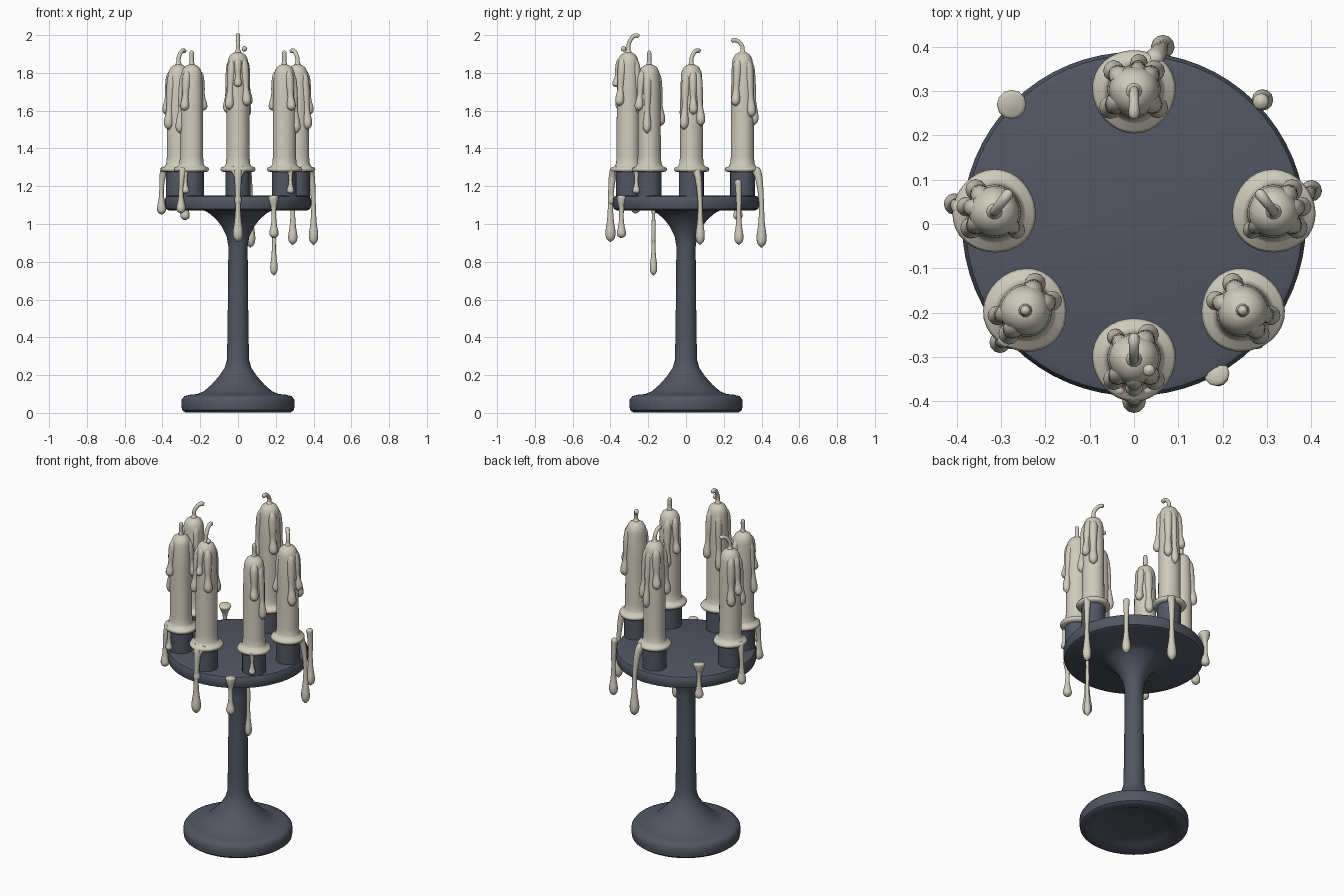
import bpy, bmesh, math
from mathutils import Vector

cube = bpy.data.objects.get("Cube")
if cube:
    bpy.data.objects.remove(cube, do_unlink=True)


def material(name, rgb):
    m = bpy.data.materials.new(name)
    m.use_nodes = True
    m.diffuse_color = (*rgb, 1)
    m.node_tree.nodes["Principled BSDF"].inputs["Base Color"].default_value = (*rgb, 1)
    return m


IRON = material("dark iron", (0.085, 0.093, 0.125))
WAX = material("ivory wax", (0.62, 0.60, 0.50))


def finish(name, bm, mat, angle):
    bmesh.ops.recalc_face_normals(bm, faces=bm.faces)
    mesh = bpy.data.meshes.new(name)
    bm.to_mesh(mesh)
    bm.free()
    mesh.materials.append(mat)
    ob = bpy.data.objects.new(name, mesh)
    bpy.context.collection.objects.link(ob)
    bpy.ops.object.select_all(action="DESELECT")
    ob.select_set(True)
    bpy.context.view_layer.objects.active = ob
    bpy.ops.object.shade_smooth_by_angle(angle=math.radians(angle))
    return ob


def skin(bm, rings):
    """Bridge successive rings and close both ends."""
    n = len(rings[0])
    for a, b in zip(rings, rings[1:]):
        for i in range(n):
            j = (i + 1) % n
            bm.faces.new((a[i], a[j], b[j], b[i]))
    bm.faces.new(rings[0][::-1])
    bm.faces.new(rings[-1])


def lathe(name, profile, mat, at=(0, 0), n=32, angle=40, wobble=0):
    bm = bmesh.new()
    rings = []
    for r, z in profile:
        ring = []
        for i in range(n):
            a = math.tau * i / n
            q = r * (1 + wobble * math.sin(3 * a + at[0] * 9))
            ring.append(bm.verts.new((at[0] + q * math.cos(a), at[1] + q * math.sin(a), z)))
        rings.append(ring)
    skin(bm, rings)
    return finish(name, bm, mat, angle)


def spline(pts, steps=5):
    """Smooth interpolation of (x, y, z, radius) points."""
    p = [Vector(q) for q in pts]
    p = [p[0]] + p + [p[-1]]
    out = []
    for a, b, c, d in zip(p, p[1:], p[2:], p[3:]):
        for k in range(steps):
            t = k / steps
            out.append(0.5 * (2 * b + (c - a) * t + (2 * a - 5 * b + 4 * c - d) * t * t
                              + (3 * b - a - 3 * c + d) * t ** 3))
    return out + [p[-1]]


def tube(name, pts, n=12):
    path = spline(pts)
    bm = bmesh.new()
    rings, u = [], Vector((1, 0, 0))
    for i, q in enumerate(path):
        t = (path[min(i + 1, len(path) - 1)] - path[max(i - 1, 0)]).to_3d().normalized()
        u = (u - t * u.dot(t)).normalized()
        v = t.cross(u)
        r = max(q[3], 0.001)
        rings.append([bm.verts.new(q.to_3d() + r * (math.cos(a) * u + math.sin(a) * v))
                      for a in (math.tau * k / n for k in range(n))])
    skin(bm, rings)
    return finish(name, bm, WAX, 80)


# Stand: hollowed foot, flared stem and round tray
lathe("stand", [
    (0.16, 0.035), (0.2, 0.02), (0.24, 0.004), (0.28, 0.003), (0.296, 0.015), (0.3, 0.04),
    (0.298, 0.07), (0.285, 0.088), (0.255, 0.096), (0.215, 0.1), (0.18, 0.115), (0.14, 0.15),
    (0.1, 0.195), (0.07, 0.24), (0.059, 0.28), (0.056, 0.4), (0.053, 0.65), (0.051, 0.88),
    (0.06, 0.935), (0.085, 0.985), (0.115, 1.025), (0.15, 1.055), (0.18, 1.072),
    (0.365, 1.072), (0.382, 1.08), (0.388, 1.1), (0.388, 1.13), (0.38, 1.145), (0.365, 1.15),
], IRON, n=64)


def runnel(name, x, y, ang, top, length, size):
    """Teardrop of wax running down the side of a candle."""
    c, s = math.cos(math.radians(ang)), math.sin(math.radians(ang))
    rows = [(0.03, 0, 0.006), (0.043, 0.15, 0.019), (0.052, 0.4, 0.018), (0.058, 0.65, 0.014),
            (0.064, 0.86, 0.02), (0.065, 0.95, 0.016), (0.064, 1, 0.002)]
    tube(name, [(x + c * d, y + s * d, top - length * f, r * size) for d, f, r in rows])


def candle(label, x, y, top, wick, runs):
    lathe(label + "_cup", [(0.066, 1.14), (0.066, 1.285)], IRON, (x, y), 24)
    lathe(label + "_candle", [
        (0.07, 1.275), (0.088, 1.278), (0.094, 1.29), (0.088, 1.3), (0.072, 1.304),
        (0.064, 1.32), (0.061, 1.36), (0.06, top - 0.2), (0.056, top - 0.06), (0.051, top - 0.035),
        (0.04, top - 0.015), (0.024, top - 0.004), (0.012, top)], WAX, (x, y), 32, 80, 0.02)
    tube(label + "_wick", [(x + a, y + b, top + h, r) for a, b, h, r in wick], 10)
    for i, (ang, length, size) in enumerate(runs):
        runnel(f"{label}_runnel_{i + 1}", x, y, ang, top - 0.025, length, size)


def bent_wick(dx, dy, rise):
    rows = [(0, -0.02, 0.018), (0, 0.15, 0.012), (0.05, 0.5, 0.011), (0.35, 0.85, 0.011),
            (0.7, 0.98, 0.012), (0.95, 0.93, 0.011), (1.02, 0.9, 0.002)]
    return [(dx * f, dy * f, rise * h, r) for f, h, r in rows]


STRAIGHT = [(0, 0, -0.01, 0.018), (0, 0, 0.015, 0.012), (0, 0, 0.055, 0.012),
            (0, 0, 0.068, 0.009), (0, 0, 0.073, 0.002)]

# Tall candles front and back
candle("front", 0, -0.305, 1.91, bent_wick(0, 0.055, 0.09),
       [(60, 0.3, 1.2), (315, 0.26, 1.2), (270, 0.16, 1), (225, 0.28, 1.2), (130, 0.36, 1)])
candle("back", 0, 0.3, 1.91, bent_wick(0, -0.06, 0.065),
       [(45, 0.32, 1.2), (135, 0.24, 1.2), (80, 0.36, 1), (215, 0.3, 1.3), (325, 0.26, 1.2)])

# Shorter candles, mirrored left and right
for side, sx in (("left", 1), ("right", -1)):
    def turn(runs):
        return [(a if sx > 0 else 180 - a, l, s) for a, l, s in runs]
    candle(side + "_side", sx * 0.315, 0.028, 1.845, bent_wick(-sx * 0.035, 0.045, 0.075),
           turn([(50, 0.3, 1.2), (10, 0.24, 1.1), (325, 0.32, 1.2), (220, 0.26, 1)]))
    candle(side + "_front", sx * 0.245, -0.195, 1.845, STRAIGHT,
           turn([(110, 0.3, 1.2), (350, 0.34, 1.1), (305, 0.22, 1.2), (160, 0.22, 1.1)]))

# Tiny bead of wax beside the front wick
tube("wax_bead", [(0.034, -0.33, 1.912, 0.002), (0.034, -0.33, 1.918, 0.011),
                  (0.034, -0.33, 1.927, 0.014), (0.034, -0.33, 1.936, 0.011),
                  (0.034, -0.33, 1.942, 0.002)])


def hang(name, start, end, top, tip, size=1.0, cap=0.02):
    """Long drip that leaves the start point, then hangs to a swollen tip."""
    rows = [(0, 0, cap * 0.3), (0.15, 0.03, cap), (0.55, 0.12, cap * 0.9), (0.85, 0.3, 0.014),
            (1, 0.5, 0.012), (1, 0.7, 0.016), (1, 0.86, 0.024), (1, 0.95, 0.02), (1, 1, 0.002)]
    tube(name, [(start[0] + (end[0] - start[0]) * f, start[1] + (end[1] - start[1]) * f,
                 top + (tip - top) * h, r * size) for f, h, r in rows])


# Drips running from the cups over the tray edge
hang("front_drip", (0, -0.375), (0, -0.4), 1.3, 0.905, 1.1)
hang("left_drip", (0.375, 0.05), (0.4, 0.075), 1.3, 0.89)
hang("right_drip", (-0.385, 0.035), (-0.405, 0.045), 1.3, 1.05)
hang("right_front_drip", (-0.285, -0.255), (-0.302, -0.267), 1.3, 1.055)
hang("back_drip", (0.04, 0.365), (0.065, 0.4), 1.3, 0.875, 1.1)
for s in (-1, 1):
    hang("front_drip_branch", (s * 0.04, -0.365), (0, -0.395), 1.3, 1.1, 0.8)
    hang("front_cup_drip", (s * 0.275, -0.262), (s * 0.278, -0.263), 1.3, 1.16, 0.8)

# Loose drips on the tray edge and below it
hang("left_back_edge_drip", (0.285, 0.275), (0.29, 0.28), 1.235, 0.89, 1, 0.018)
hang("left_front_edge_drip", (0.185, -0.335), (0.19, -0.342), 1.15, 0.925, 1, 0.028)
hang("right_back_edge_drip", (-0.275, 0.268), (-0.28, 0.275), 1.235, 1.02, 1, 0.032)
hang("under_tray_drip", (0.19, -0.172), (0.19, -0.172), 1.08, 0.728, 0.8, 0.012)
